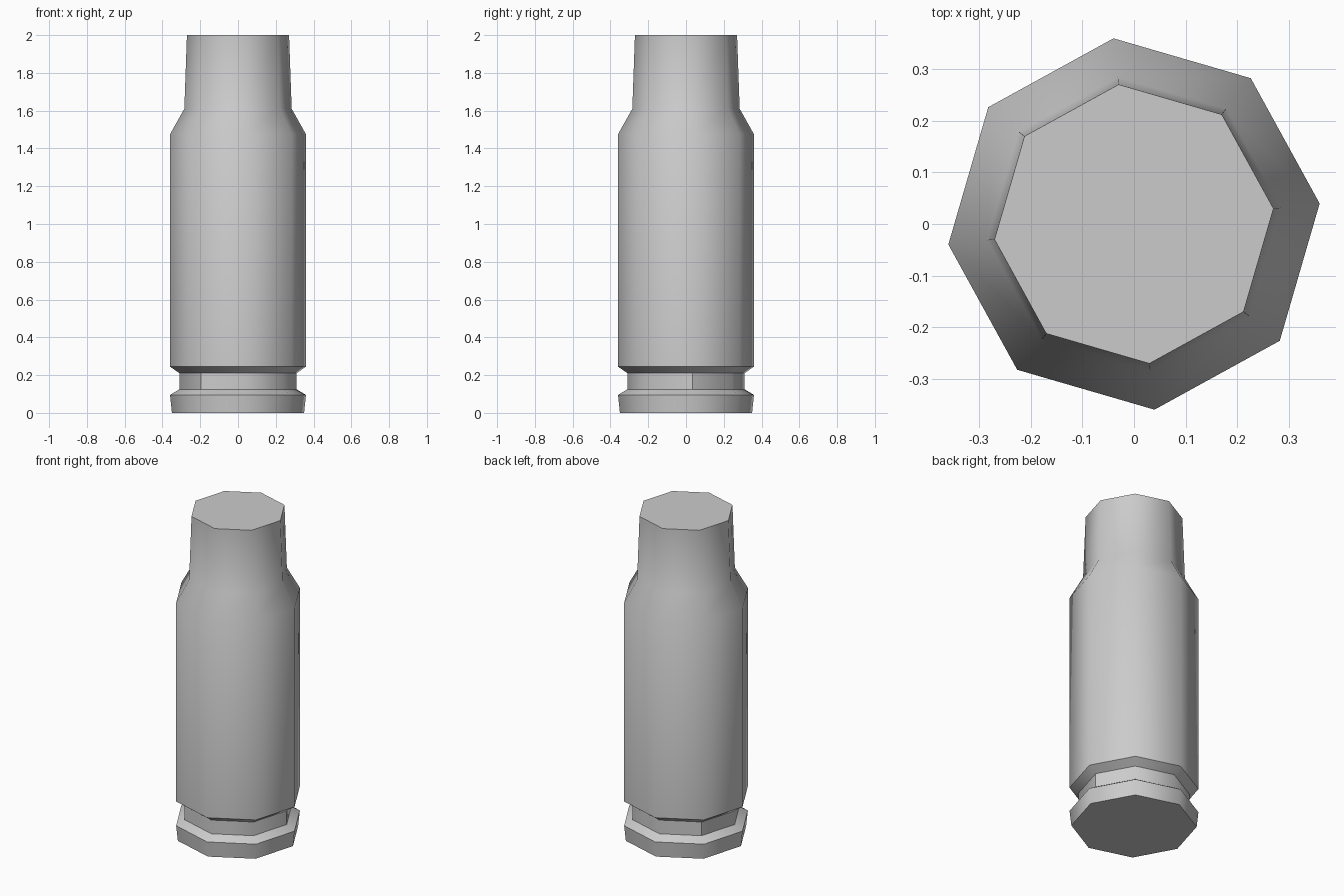
import bpy
import bmesh
from math import cos, sin, radians

cube = bpy.data.objects.get("Cube")
if cube:
    bpy.data.objects.remove(cube, do_unlink=True)

# One plain grey for the whole model
grey = bpy.data.materials.new("grey metal")
grey.use_nodes = True
colour = (0.6, 0.6, 0.6, 1)
grey.diffuse_color = colour
grey.node_tree.nodes["Principled BSDF"].inputs["Base Color"].default_value = colour

SIDES = 8
TURN = radians(6.3)


def lathe(name, profile, creased_band=None, creases=()):
    """Turn (radius, height) points into a closed eight-sided solid."""
    bm = bmesh.new()
    rings = []
    for r, z in profile:
        angles = [TURN + radians(360 / SIDES * i) for i in range(SIDES)]
        rings.append([bm.verts.new((r * cos(a), r * sin(a), z)) for a in angles])
    for low, high in zip(rings, rings[1:]):
        for i in range(SIDES):
            j = (i + 1) % SIDES
            bm.faces.new((low[i], low[j], high[j], high[i]))
    bm.faces.new(rings[0][::-1])
    bm.faces.new(rings[-1])

    # Hard upright corners in one band
    if creased_band is not None:
        for i in creases:
            edge = bm.edges.get((rings[creased_band][i], rings[creased_band + 1][i]))
            edge.smooth = False

    mesh = bpy.data.meshes.new(name)
    bm.to_mesh(mesh)
    bm.free()
    mesh.materials.append(grey)
    obj = bpy.data.objects.new(name, mesh)
    bpy.context.collection.objects.link(obj)
    bpy.ops.object.select_all(action="DESELECT")
    obj.select_set(True)
    bpy.context.view_layer.objects.active = obj
    bpy.ops.object.shade_smooth_by_angle(angle=radians(50))
    return obj


# Rim, extractor groove, body, shoulder and tapered neck in one turned shell
lathe(
    "cartridge_case",
    [
        (0.352, 0.0), (0.362, 0.095),    # rim
        (0.312, 0.125), (0.312, 0.21),   # groove
        (0.362, 0.245), (0.362, 1.475),  # body
        (0.286, 1.61), (0.272, 2.0),     # shoulder and neck
    ],
    creased_band=2,
    creases=(0, 3, 5),
)
